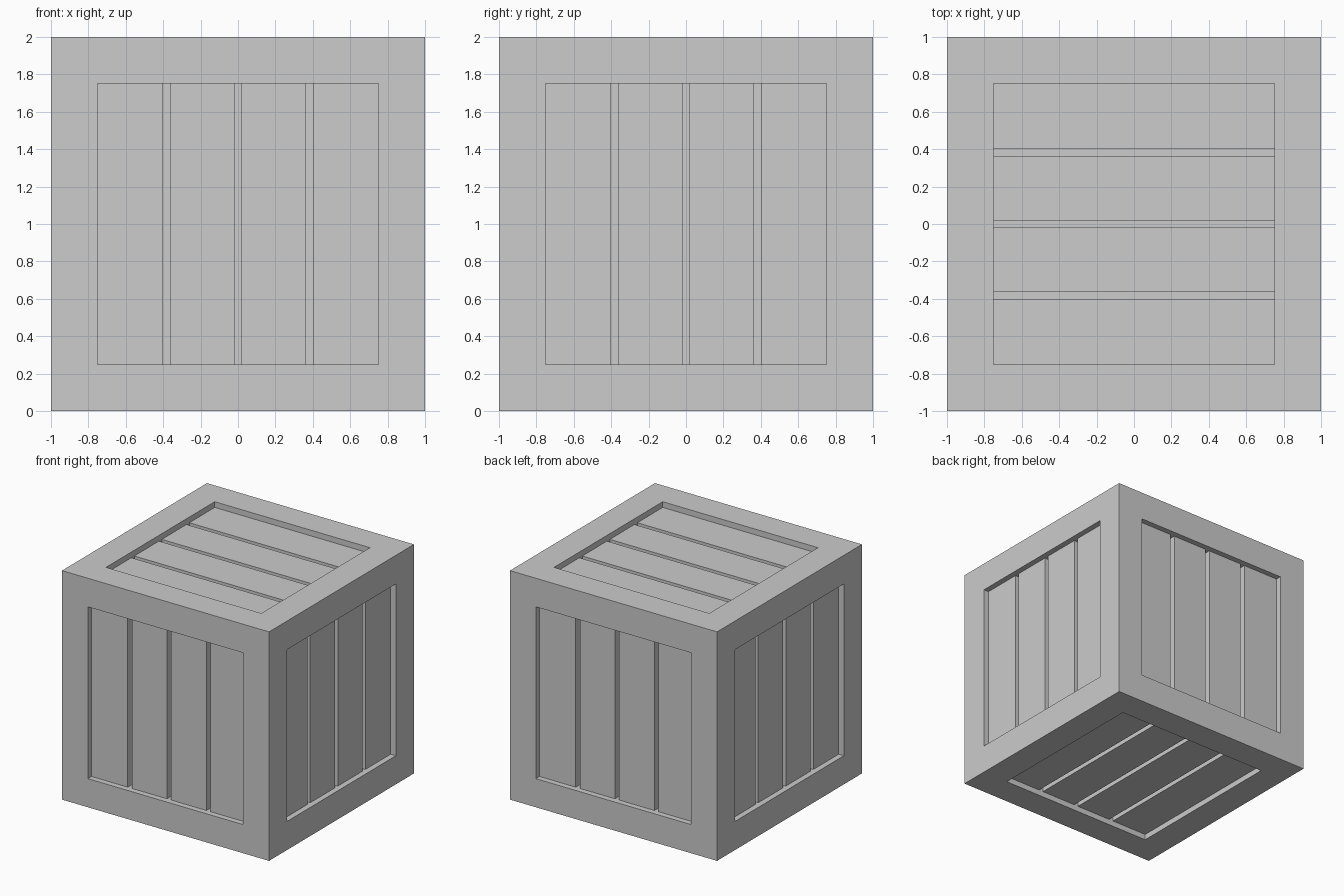
import bpy
import bmesh
from mathutils import Matrix, Vector

if "Cube" in bpy.data.objects:
    bpy.data.objects.remove(bpy.data.objects["Cube"], do_unlink=True)

HALF = 1.0        # half the crate size
OPENING = 0.75    # half the width of each panel opening
RECESS = 0.05     # plank surface below the frame
FLOOR = 0.11      # groove floor below the frame
PLANKS = [(-0.75, -0.40), (-0.36, -0.02), (0.02, 0.36), (0.40, 0.75)]

grey = bpy.data.materials.new("plain grey")
grey.use_nodes = True
colour = (0.604, 0.604, 0.604, 1)
grey.diffuse_color = colour
grey.node_tree.nodes["Principled BSDF"].inputs["Base Color"].default_value = colour


def add_object(name, bm):
    mesh = bpy.data.meshes.new(name)
    bm.to_mesh(mesh)
    bm.free()
    mesh.materials.append(grey)
    obj = bpy.data.objects.new(name, mesh)
    bpy.context.collection.objects.link(obj)


# Frame: a cube with a sunken square opening on every side
bm = bmesh.new()
bmesh.ops.create_cube(bm, size=2 * HALF)
sides = bm.faces[:]
bmesh.ops.inset_individual(
    bm, faces=sides, thickness=HALF - OPENING, use_even_offset=True)
for face in sides:
    direction = face.normal.copy()
    sunk = bmesh.ops.extrude_discrete_faces(bm, faces=[face])["faces"][0]
    bmesh.ops.translate(bm, verts=sunk.verts[:], vec=-direction * FLOOR)
bmesh.ops.translate(bm, verts=bm.verts[:], vec=(0, 0, HALF))
bmesh.ops.recalc_face_normals(bm, faces=bm.faces[:])
add_object("crate_frame", bm)


# Planks: four boards in each opening, resting on the sunken floor
def add_planks(name, normal, across, along, sign):
    bm = bmesh.new()
    for start, end in PLANKS:
        size, centre = Vector(), Vector((0, 0, HALF))
        size[normal] = FLOOR - RECESS
        size[across] = end - start
        size[along] = 2 * OPENING
        centre[normal] += sign * (HALF - (FLOOR + RECESS) / 2)
        centre[across] += (start + end) / 2
        bmesh.ops.create_cube(
            bm, size=1, matrix=Matrix.Translation(centre) @ Matrix.Diagonal(size).to_4x4())
    add_object(name, bm)


X, Y, Z = range(3)
add_planks("front_planks", Y, X, Z, -1)
add_planks("back_planks", Y, X, Z, 1)
add_planks("right_planks", X, Y, Z, -1)
add_planks("left_planks", X, Y, Z, 1)
add_planks("top_planks", Z, Y, X, 1)
add_planks("bottom_planks", Z, X, Y, -1)
